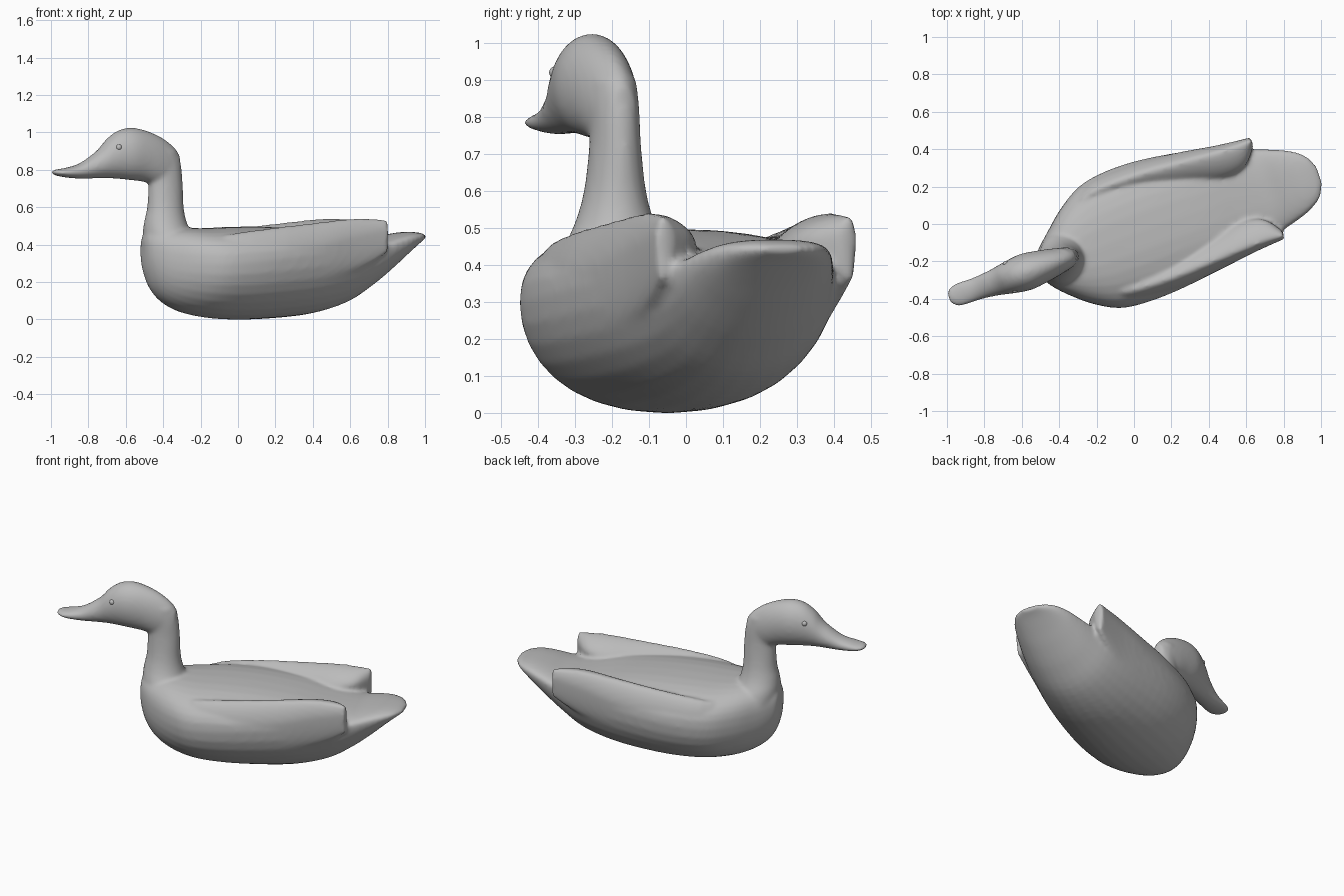
import bpy, bmesh, math
from mathutils import Matrix, Vector

cube = bpy.data.objects.get("Cube")
if cube:
    bpy.data.objects.remove(cube)

# The bird sits turned on the spot: local x runs from bill to tail
PLACE = Matrix.Translation((0, -0.05, 0)) @ Matrix.Rotation(math.radians(18.7), 4, "Z")
SIDES = 32
HEAD_Y = -0.01

grey = bpy.data.materials.new("plain grey")
grey.use_nodes = True
grey.diffuse_color = (0.5, 0.5, 0.5, 1)
grey.node_tree.nodes["Principled BSDF"].inputs["Base Color"].default_value = (0.5, 0.5, 0.5, 1)


def power(v, n):
    return math.copysign(abs(v) ** (2 / n), v)


def flow(rows, steps=4):
    """Add smoothly interpolated stations between the given ones."""
    pts = [Vector(r) for r in rows]
    out = []
    for i in range(len(pts) - 1):
        a, b = pts[i], pts[i + 1]
        before, after = pts[max(i - 1, 0)], pts[min(i + 2, len(pts) - 1)]
        for k in range(steps):
            u = k / steps
            out.append(a * (1 - u) + b * u + u * (1 - u) * 0.5 * (
                (1 - u) * (2 * a - before - b) + u * (2 * b - a - after)))
    return out + [pts[-1]]


def skin(bm, rings):
    """Join a row of rings into a closed tube."""
    rows = [[bm.verts.new(p) for p in ring] for ring in rings]
    for a, b in zip(rows, rows[1:]):
        for i in range(SIDES):
            j = (i + 1) % SIDES
            bm.faces.new((a[i], a[j], b[j], b[i]))
    bm.faces.new(rows[0])
    bm.faces.new(rows[-1])


def upright_ring(x, y, outer, inner, low, high, widest=0.5, top=2.0):
    """Cross-section facing along the bird; widest level is a share of its height."""
    mid = low + (high - low) * widest
    pts = []
    for k in range(SIDES):
        a = math.tau * k / SIDES
        n = top if math.sin(a) > 0 else 2.04
        c, s = power(math.cos(a), n), power(math.sin(a), n)
        pts.append((x, y + c * (outer if c > 0 else inner),
                    mid + s * ((high - mid) if s > 0 else (mid - low))))
    return pts


def flat_ring(z, x, long, wide):
    """Horizontal oval for the neck."""
    return [(x + long * math.cos(math.tau * k / SIDES),
             HEAD_Y + wide * math.sin(math.tau * k / SIDES), z) for k in range(SIDES)]


# Hull: position, offset, half width, low, high, widest level
hull = [(-.54, -.01, .03, .32, .42, .55), (-.53, -.015, .075, .25, .455, .55),
        (-.495, -.02, .12, .16, .48, .55), (-.43, -.022, .183, .09, .485, .55),
        (-.33, -.018, .268, .04, .49, .58), (-.2, -.012, .342, .012, .488, .6),
        (-.05, -.005, .367, 0, .495, .62), (.15, 0, .362, .004, .495, .66),
        (.4, 0, .327, .03, .478, .73), (.6, 0, .28, .09, .445, .78),
        (.74, -.01, .235, .18, .432, .78), (.85, -.015, .2, .27, .455, .74),
        (.93, -.018, .168, .343, .468, .68), (1, -.02, .12, .405, .465, .6),
        (1.04, -.02, .05, .433, .452, .5)]
# Head: position, half width, low, high
head = [(-1.05, .025, .78, .797), (-1.03, .05, .77, .802), (-.98, .064, .76, .81),
        (-.9, .062, .753, .833), (-.82, .068, .754, .885), (-.78, .074, .755, .92),
        (-.74, .082, .755, .967), (-.68, .093, .752, 1.01), (-.61, .1, .745, 1.025),
        (-.53, .09, .735, 1.012), (-.44, .073, .71, .975), (-.37, .053, .71, .925),
        (-.335, .032, .73, .88)]
# Neck: height, position, half length, half width
neck = [(.9, -.44, .09, .062), (.82, -.417, .09, .064), (.72, -.412, .094, .067),
        (.6, -.413, .099, .082), (.52, -.413, .115, .105), (.45, -.4, .133, .14),
        (.35, -.36, .16, .18)]
# Wing: position, offset, outer and inner thickness, low, high, widest level
wing = [(-.3, .2, .045, .05, .2, .41, .5), (-.15, .275, .062, .08, .19, .455, .55),
        (.1, .288, .07, .1, .17, .49, .55), (.35, .275, .06, .13, .19, .517, .6),
        (.55, .263, .043, .14, .25, .538, .65), (.68, .262, .03, .11, .31, .538, .68),
        (.755, .27, .016, .03, .36, .53, .7)]

# Body with tail, neck, head and folded wings, fused into one skin
bm = bmesh.new()
skin(bm, [upright_ring(x, y, w, w, lo, hi, mid, 2.5) for x, y, w, lo, hi, mid in flow(hull)])
skin(bm, [upright_ring(x, HEAD_Y, w, w, lo, hi) for x, w, lo, hi in flow(head)])
skin(bm, [flat_ring(*row) for row in flow(neck)])
for side in (-1, 1):
    rings = [upright_ring(*row, 1.6) for row in flow(wing)]
    skin(bm, [[(x, side * y, z) for x, y, z in ring] for ring in rings])
bmesh.ops.recalc_face_normals(bm, faces=bm.faces)
mesh = bpy.data.meshes.new("body")
bm.to_mesh(mesh)
bm.free()
mesh.materials.append(grey)
body = bpy.data.objects.new("body", mesh)
body.matrix_world = PLACE
bpy.context.collection.objects.link(body)

fuse = body.modifiers.new("fuse", "REMESH")
fuse.mode = "VOXEL"
fuse.voxel_size = 0.011
fuse.use_smooth_shade = True
soften = body.modifiers.new("soften", "SMOOTH")
soften.factor = 0.5
soften.iterations = 8

# Eyes
for name, side in (("left_eye", -1), ("right_eye", 1)):
    bpy.ops.mesh.primitive_uv_sphere_add(segments=16, ring_count=10, radius=0.017,
                                         location=PLACE @ Vector((-.7, HEAD_Y + side * .073, .92)))
    eye = bpy.context.object
    eye.name = name
    eye.data.materials.append(grey)
    bpy.ops.object.shade_smooth()
